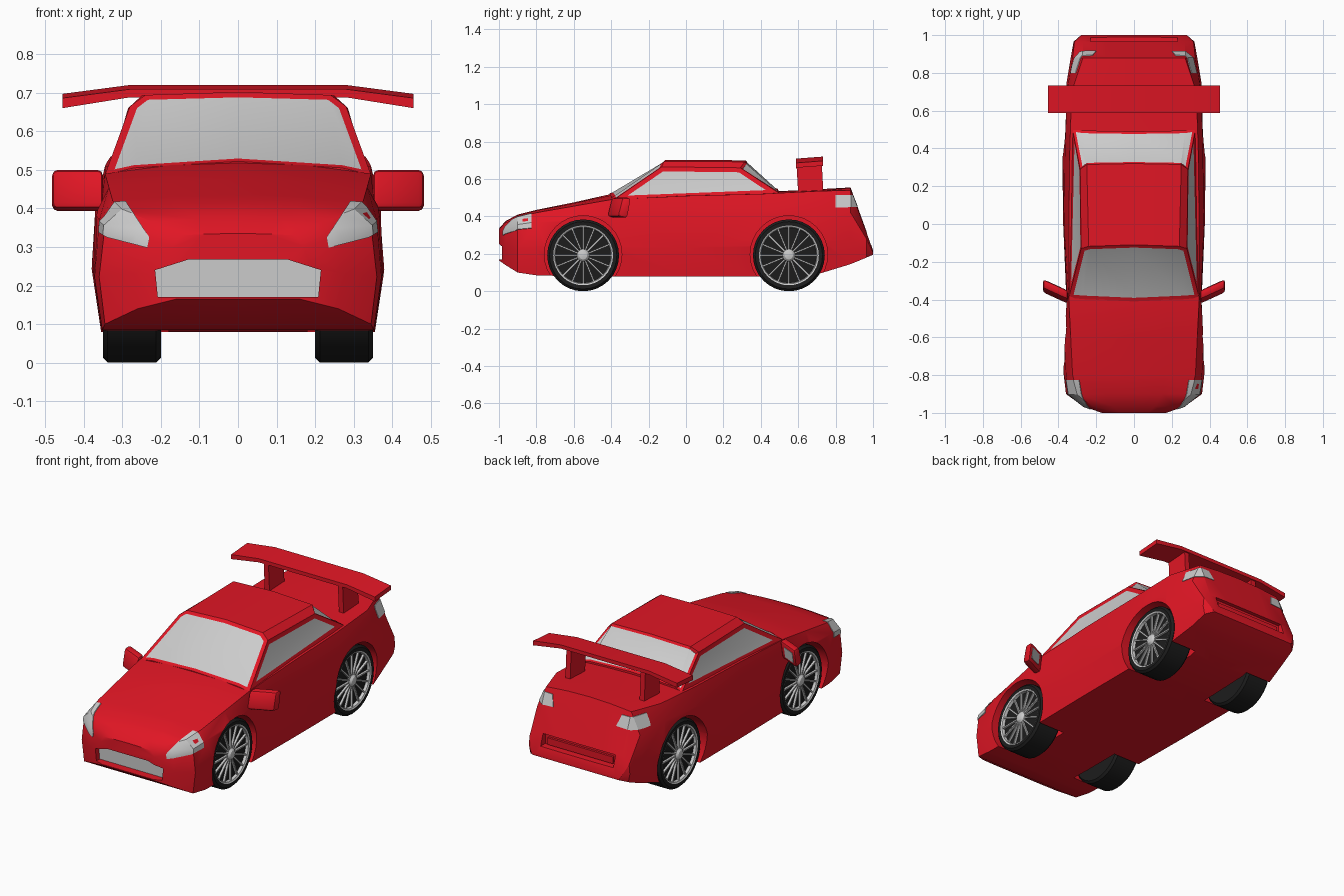
import bpy, bmesh, math
from mathutils import Matrix, Vector

if "Cube" in bpy.data.objects:
    bpy.data.objects.remove(bpy.data.objects["Cube"])


def material(name, rgb):
    m = bpy.data.materials.new(name)
    m.diffuse_color = (*rgb, 1)
    m.use_nodes = True
    m.node_tree.nodes["Principled BSDF"].inputs["Base Color"].default_value = m.diffuse_color
    return m


RED = material("red_paint", (0.75, 0.008, 0.018))
BLACK = material("black_rubber", (0.012, 0.012, 0.012))
GREY = material("grey_glass", (0.65, 0.65, 0.65))


def finish(name, bm, mats=(), angle=30):
    bmesh.ops.recalc_face_normals(bm, faces=bm.faces)
    me = bpy.data.meshes.new(name)
    bm.to_mesh(me)
    bm.free()
    ob = bpy.data.objects.new(name, me)
    bpy.context.collection.objects.link(ob)
    for m in mats:
        me.materials.append(m)
    smooth(ob, angle)
    return ob


def smooth(ob, angle=30):
    bpy.ops.object.select_all(action='DESELECT')
    bpy.context.view_layer.objects.active = ob
    ob.select_set(True)
    bpy.ops.object.shade_smooth_by_angle(angle=math.radians(angle))


def loft(name, rings, mats=()):
    bm = bmesh.new()
    vs = [[bm.verts.new(p) for p in r] for r in rings]
    n = len(vs[0])
    for a, b in zip(vs, vs[1:]):
        for i in range(n):
            bm.faces.new((a[i], a[(i + 1) % n], b[(i + 1) % n], b[i]))
    bm.faces.new(vs[0])
    bm.faces.new(vs[-1])
    return finish(name, bm, mats)


def prism(name, pts, vec, mats=(), bevel=0):
    bm = bmesh.new()
    f = bm.faces.new([bm.verts.new(p) for p in pts])
    new = bmesh.ops.extrude_face_region(bm, geom=[f], use_keep_orig=True)["geom"]
    bmesh.ops.translate(bm, vec=vec, verts=[v for v in new if isinstance(v, bmesh.types.BMVert)])
    if bevel:
        bmesh.ops.recalc_face_normals(bm, faces=bm.faces)
        bmesh.ops.bevel(bm, geom=bm.edges[:], offset=bevel, segments=2, profile=0.5, affect='EDGES')
    return finish(name, bm, mats)


def boolean(ob, cutter, op):
    mod = ob.modifiers.new("cut", 'BOOLEAN')
    mod.operation, mod.object, mod.solver = op, cutter, 'EXACT'
    bpy.context.view_layer.objects.active = ob
    bpy.ops.object.modifier_apply(modifier=mod.name)
    bpy.data.objects.remove(cutter)
    smooth(ob)


def lathe(name, profile, s, y, z, mats=(), n=32):
    ang = [2 * math.pi * i / n for i in range(n)]
    return loft(name, [[(s * x, y + r * math.cos(a), z + r * math.sin(a)) for a in ang]
                       for r, x in profile], mats)


# Body shell: y, bottom z, bottom/middle/shoulder half-widths, shoulder z, top edge x/z, crown z
STATIONS = [
    (-1.0, .165, .16, .17, .17, .30, .15, .33, .335),
    (-.965, .14, .26, .27, .265, .33, .22, .365, .375),
    (-.9, .10, .345, .36, .345, .355, .30, .395, .41),
    (-.8, .085, .352, .372, .36, .37, .325, .42, .435),
    (-.6, .08, .355, .38, .37, .385, .335, .455, .475),
    (-.4, .08, .35, .358, .355, .40, .345, .49, .52),
    (0, .08, .355, .375, .37, .40, .345, .51, .52),
    (.4, .08, .355, .38, .365, .42, .34, .52, .53),
    (.7, .09, .35, .365, .355, .44, .33, .535, .545),
    (.88, .145, .32, .335, .325, .42, .27, .54, .555),
    (.965, .18, .31, .32, .315, .28, .27, .315, .32),
    (1.0, .195, .27, .28, .28, .205, .25, .212, .22),
]


def section(y, zb, wb, wm, ws, zs, wt, zt, zc):
    half = [(0, zb), (wb, zb), (wm, zb + .48 * (zs - zb)), (ws, zs), (wt, zt),
            (wt * .5, zt + .75 * (zc - zt)), (0, zc)]
    return [(x, y, z) for x, z in half + [(-x, z) for x, z in half[-2:0:-1]]]


rings = [section(*s) for s in STATIONS]
body = loft("body", rings, [RED])


# Lamps: a slightly swollen body shell clipped by a prism
def lamp(name, outline, y0, y1, s):
    ob = loft(name, rings)
    normals = [v.normal.copy() for v in ob.data.vertices]
    for v, n in zip(ob.data.vertices, normals):
        v.co += n * .004
    boolean(ob, prism("cutter", [(s * x, y0, z) for x, z in outline], (0, y1 - y0, 0)), 'INTERSECT')


HEAD = [(.305, .44), (.37, .44), (.40, .36), (.34, .325), (.235, .298), (.23, .325)]
TAIL = [(.20, .455), (.40, .445), (.40, .515), (.22, .515)]
for s, side in ((1, "left"), (-1, "right")):
    lamp("headlight_" + side, HEAD, -1.1, -.825, s)
    lamp("tail_light_" + side, TAIL, .80, 1.1, s)

# Wheel arches, grille opening and rear slot
WHEEL_Z = .192
for s in (1, -1):
    for y in (-.55, .55):
        boolean(body, lathe("cutter", [(.207, .18), (.207, .5)], s, y, WHEEL_Z + .005), 'DIFFERENCE')
GRILLE = [(-.208, .17), (.208, .17), (.215, .24), (.13, .267), (-.13, .267), (-.215, .24)]
boolean(body, prism("cutter", [(x, -1.1, z) for x, z in GRILLE], (0, .15, 0)), 'DIFFERENCE')
prism("grille", [(x, -.954, z) for x, z in GRILLE], (0, .02, 0))
SLOT = [(-.23, .25), (.23, .25), (.23, .315), (-.23, .315)]
boolean(body, prism("cutter", [(x, .945, z) for x, z in SLOT], (0, .2, 0)), 'DIFFERENCE')
prism("rear_plate_panel", [(x * .9, .94, .255 + (z - .25) * .6) for x, z in SLOT], (0, .018, 0), [RED])

# Cabin: four rows from windscreen base over the roof to rear window base
ROWS = [
    [(.345, -.39, .487), (.27, -.398, .505), (0, -.41, .522)],
    [(.28, -.13, .665), (.24, -.118, .694), (0, -.11, .702)],
    [(.285, .29, .66), (.25, .315, .692), (0, .32, .70)],
    [(.325, .50, .522), (.27, .495, .538), (0, .49, .547)],
]
bm = bmesh.new()
rows = [[bm.verts.new(p) for p in r + [(-x, y, z) for x, y, z in r[1::-1]]] for r in ROWS]
strips = [[bm.faces.new((a[i], a[i + 1], b[i + 1], b[i])) for i in range(4)]
          for a, b in zip(rows, rows[1:])]
sides = [bm.faces.new([r[i] for r in rows]) for i in (0, 4)]
bmesh.ops.recalc_face_normals(bm, faces=bm.faces)
if strips[1][1].normal.z < 0:
    bmesh.ops.reverse_faces(bm, faces=bm.faces)
rim = [e for e in bm.edges if e.is_boundary]
skirt = bmesh.ops.extrude_edge_only(bm, edges=rim)["geom"]
bmesh.ops.translate(bm, vec=(0, 0, -.03), verts=[v for v in skirt if isinstance(v, bmesh.types.BMVert)])
for faces, t in ((strips[0], .02), (strips[2], .014), (sides[:1], .024), (sides[1:], .024)):
    bmesh.ops.inset_region(bm, faces=faces, thickness=t, depth=-.004, use_even_offset=True, use_boundary=True)
    for f in faces:
        f.material_index = 1
finish("cabin", bm, [RED, GREY], 25)

# Rear wing
WING = [(-.455, .66), (-.28, .688), (.28, .688), (.455, .66),
        (.455, .686), (.28, .709), (-.28, .709), (-.455, .686)]
prism("rear_wing", [(x, .588, z) for x, z in WING], (0, .145, .011), [RED])

for s, side in ((1, "left"), (-1, "right")):
    # Wing struts
    prism("wing_strut_" + side, [(s * .22, y, z) for y, z in
          ((.60, .52), (.735, .52), (.725, .70), (.59, .69))], (s * .03, 0, 0), [RED])

    # Door mirrors
    prism("door_mirror_" + side, [(s * .35, y, z) for y, z in
          ((-.425, .40), (-.37, .39), (-.35, .50), (-.40, .50))], (s * .132, .06, 0), [RED], .015)
    prism("mirror_glass_" + side, [(s * x, -.37 + (x - .35) * .455 + (z - .39) * .18, z) for x, z in
          ((.385, .415), (.462, .415), (.462, .475), (.385, .475))], (0, .003, 0))

    # Wheels: tyre, dished rim with hub, thin spokes
    for y, end in ((-.55, "front"), (.55, "rear")):
        tag = end + "_" + side
        lathe("tyre_" + tag, [(.155, .33), (.158, .348), (.18, .35), (.192, .338), (.192, .212),
                              (.18, .2), (.12, .2)], s, y, WHEEL_Z, [BLACK])
        lathe("rim_" + tag, [(.16, .32), (.16, .349), (.152, .345), (.148, .33), (.034, .326),
                             (.033, .342), (.022, .353), (.004, .357)], s, y, WHEEL_Z)
        bm = bmesh.new()
        for i in range(16):
            mat = (Matrix.Translation((s * .333, y, WHEEL_Z)) @ Matrix.Rotation(i * math.pi / 8, 4, 'X')
                   @ Matrix.Translation((0, .09, 0)) @ Matrix.Diagonal((.018, .124, .008, 1)))
            bmesh.ops.create_cube(bm, size=1, matrix=mat)
        finish("spokes_" + tag, bm)
